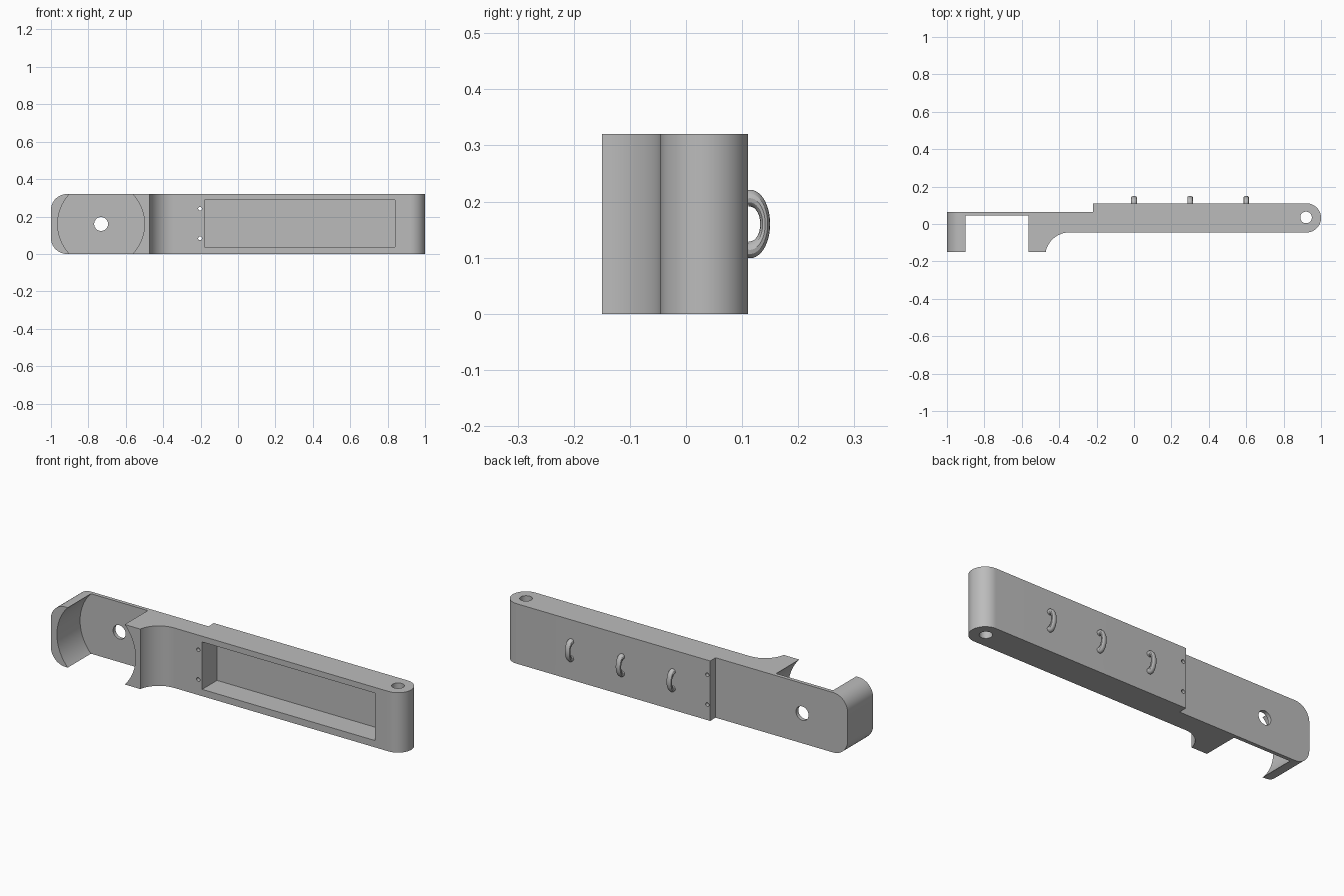
import bpy, bmesh
from math import pi, cos, sin, radians
from mathutils import Matrix, Vector

if "Cube" in bpy.data.objects:
    bpy.data.objects.remove(bpy.data.objects["Cube"])

HEIGHT = 0.32
MID = HEIGHT / 2

grey = bpy.data.materials.new("plain grey")
grey.use_nodes = True
grey.diffuse_color = (0.5, 0.5, 0.5, 1)
grey.node_tree.nodes["Principled BSDF"].inputs["Base Color"].default_value = (0.5, 0.5, 0.5, 1)


def finish(name, bm):
    bmesh.ops.recalc_face_normals(bm, faces=bm.faces)
    mesh = bpy.data.meshes.new(name)
    bm.to_mesh(mesh)
    bm.free()
    mesh.materials.append(grey)
    obj = bpy.data.objects.new(name, mesh)
    bpy.context.collection.objects.link(obj)
    return obj


def arc(cx, cy, r, start, end, steps):
    angles = [radians(start + (end - start) * i / steps) for i in range(steps + 1)]
    return [(cx + r * cos(a), cy + r * sin(a)) for a in angles]


def cut(body, name, bm):
    cutter = finish(name, bm)
    cutter.hide_render = True
    cutter.hide_set(True)
    mod = body.modifiers.new(name, "BOOLEAN")
    mod.operation = "DIFFERENCE"
    mod.solver = "EXACT"
    mod.object = cutter
    return cutter


def cylinder(center, radius, depth, along_y=True, segments=32):
    bm = bmesh.new()
    turn = Matrix.Rotation(pi / 2, 4, "X") if along_y else Matrix()
    bmesh.ops.create_cone(bm, cap_ends=True, segments=segments, radius1=radius,
                          radius2=radius, depth=depth,
                          matrix=Matrix.Translation(center) @ turn)
    return bm


# Body: plan outline with a rounded hinge end and a curved step, extruded upward
outline = [(-1, 0.065), (-1, -0.15)]
outline += arc(-0.345, -0.175, 0.13, 169, 90, 16)
outline[2] = (-0.472, -0.15)
outline += arc(0.922, 0.0325, 0.078, -90, 90, 32)
outline += [(-0.22, 0.1105), (-0.22, 0.065)]
bm = bmesh.new()
base = bm.faces.new([bm.verts.new((x, y, 0)) for x, y in outline])
new = bmesh.ops.extrude_face_region(bm, geom=[base])["geom"]
bmesh.ops.translate(bm, vec=(0, 0, HEIGHT), verts=[g for g in new if isinstance(g, bmesh.types.BMVert)])
# Round the two outer corners of the cup end
corners = [e for e in bm.edges if all(v.co.x < -0.99 for v in e.verts)
           and abs(e.verts[0].co.z - e.verts[1].co.z) < 0.01]
bmesh.ops.bevel(bm, geom=corners, offset=0.085, segments=10, profile=0.5, affect="EDGES")
body = finish("body", bm)

# Round cup, its centre hole, the hinge hole and two pin holes
cutters = [
    cut(body, "cup_cutter", cylinder((-0.732, -0.155, MID), 0.232, 0.4, segments=96)),
    cut(body, "cup_hole_cutter", cylinder((-0.732, 0, MID), 0.037, 0.6)),
    cut(body, "hinge_hole_cutter", cylinder((0.92, 0.035, MID), 0.031, 0.6, along_y=False)),
]
for z in (0.083, 0.242):
    cutters.append(cut(body, "pin_hole_cutter", cylinder((-0.203, 0, z), 0.01, 0.6, segments=16)))

# Rectangular pocket in the front
bm = bmesh.new()
bmesh.ops.create_cube(bm, size=1, matrix=Matrix.Translation((0.33, -0.01, 0.163))
                      @ Matrix.Diagonal((1.02, 0.18, 0.253, 1)))
cutters.append(cut(body, "pocket_cutter", bm))

# Apply the cuts, then drop the cutters
bpy.context.view_layer.update()
cut_mesh = bpy.data.meshes.new_from_object(body.evaluated_get(bpy.context.evaluated_depsgraph_get()))
body.modifiers.clear()
body.data = cut_mesh
for c in cutters:
    bpy.data.objects.remove(c)


# Cord loops on the back: half rings flattened toward the body
def loop(name, x):
    bm = bmesh.new()
    major, minor, n, m = 0.046, 0.015, 32, 12
    rings = []
    for i in range(n + 1):
        a = -0.15 + (pi + 0.3) * i / n
        ring = []
        for j in range(m):
            t = 2 * pi * j / m
            r = major + minor * cos(t)
            ring.append(bm.verts.new(Vector((x + minor * sin(t), 0.114 + 0.59 * r * sin(a), MID + r * cos(a)))))
        rings.append(ring)
    for r0, r1 in zip(rings, rings[1:]):
        for j in range(m):
            k = (j + 1) % m
            bm.faces.new((r0[j], r0[k], r1[k], r1[j]))
    bm.faces.new(rings[0])
    bm.faces.new(rings[-1])
    return finish(name, bm)


parts = [body] + [loop("cord_loop_" + side, x) for side, x in
                  (("inner", 0), ("middle", 0.3), ("outer", 0.6))]

bpy.ops.object.select_all(action="DESELECT")
for p in parts:
    p.select_set(True)
bpy.context.view_layer.objects.active = body
bpy.ops.object.shade_smooth_by_angle(angle=radians(30))
